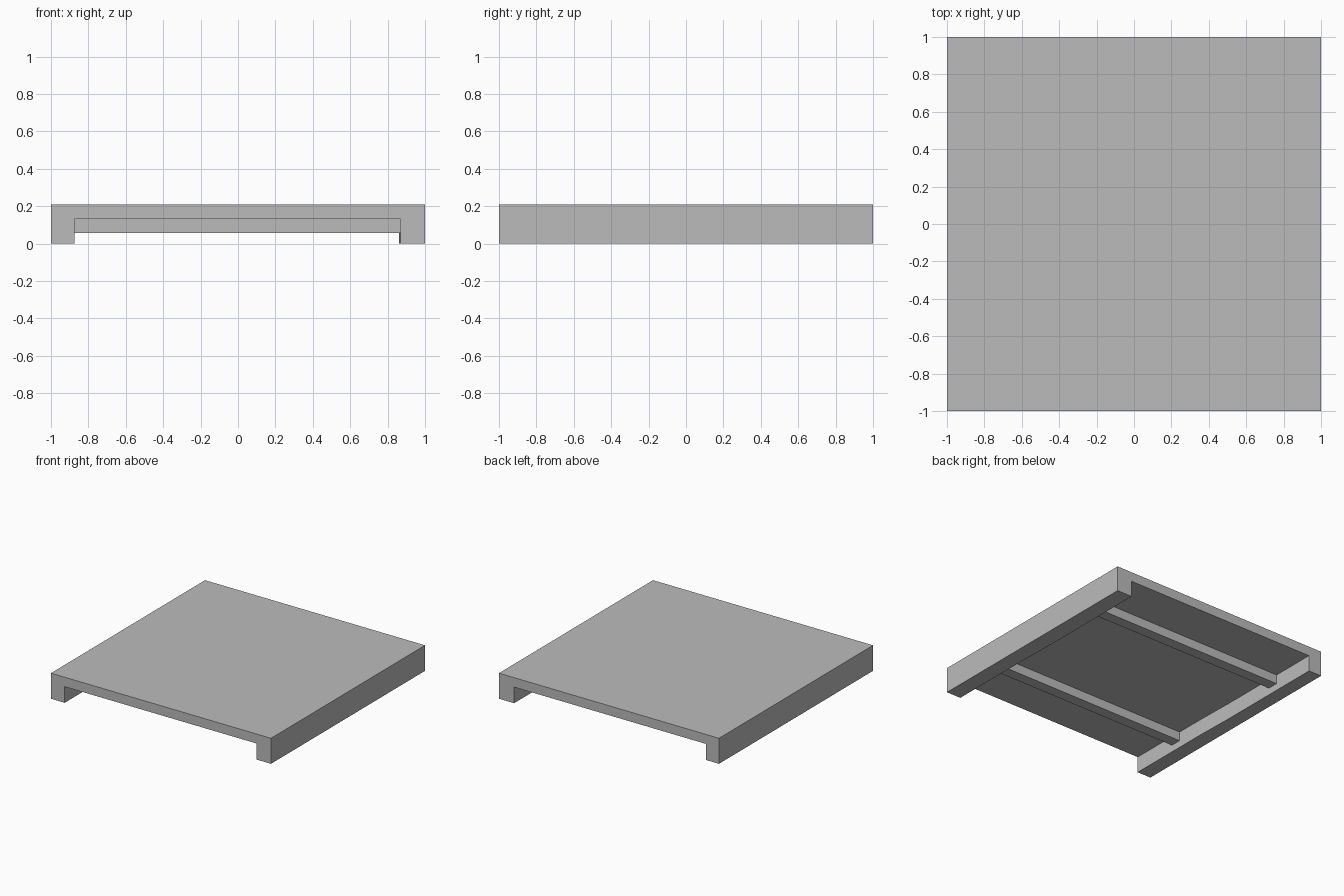
import bpy
import bmesh

cube = bpy.data.objects.get("Cube")
if cube:
    bpy.data.objects.remove(cube, do_unlink=True)

GREY = (0.5, 0.5, 0.5, 1.0)
mat = bpy.data.materials.new("plain grey")
mat.use_nodes = True
mat.diffuse_color = GREY
mat.node_tree.nodes["Principled BSDF"].inputs["Base Color"].default_value = GREY

TOP, UNDERSIDE, BEAM_BOTTOM = 0.21, 0.132, 0.057


def loft(name, sections):
    """Join matching closed sections, given as point loops, into a capped solid."""
    bm = bmesh.new()
    loops = [[bm.verts.new(p) for p in section] for section in sections]
    for a, b in zip(loops, loops[1:]):
        for i in range(len(a)):
            j = (i + 1) % len(a)
            bm.faces.new((a[i], a[j], b[j], b[i]))
    bm.faces.new(loops[0])
    bm.faces.new(loops[-1])
    bmesh.ops.recalc_face_normals(bm, faces=bm.faces)
    mesh = bpy.data.meshes.new(name)
    bm.to_mesh(mesh)
    bm.free()
    mesh.materials.append(mat)
    obj = bpy.data.objects.new(name, mesh)
    bpy.context.collection.objects.link(obj)
    return obj


def channel(y, shift):
    """Upside-down U section whose inner walls are shifted sideways."""
    left, right = -0.875 - shift, 0.869 - shift
    outline = [(-1, 0), (left, 0), (left, UNDERSIDE), (right, UNDERSIDE),
               (right, 0), (1, 0), (1, TOP), (-1, TOP)]
    return [(x, y, z) for x, z in outline]


def beam_section(x, y):
    half = 0.045
    return [(x, y - half, BEAM_BOTTOM), (x, y + half, BEAM_BOTTOM),
            (x, y + half, UNDERSIDE + 0.01), (x, y - half, UNDERSIDE + 0.01)]


# Deck with its two side rails; the inner walls step slightly near the middle
loft("deck_and_side_rails",
     [channel(-1, 0), channel(-0.26, 0), channel(0.06, 0.007), channel(1, 0.007)])

# Cross beams under the deck, ending inside the rails
for name, y in (("front_cross_beam", -0.553), ("back_cross_beam", 0.575)):
    loft(name, [beam_section(-0.9, y), beam_section(0.9, y)])
